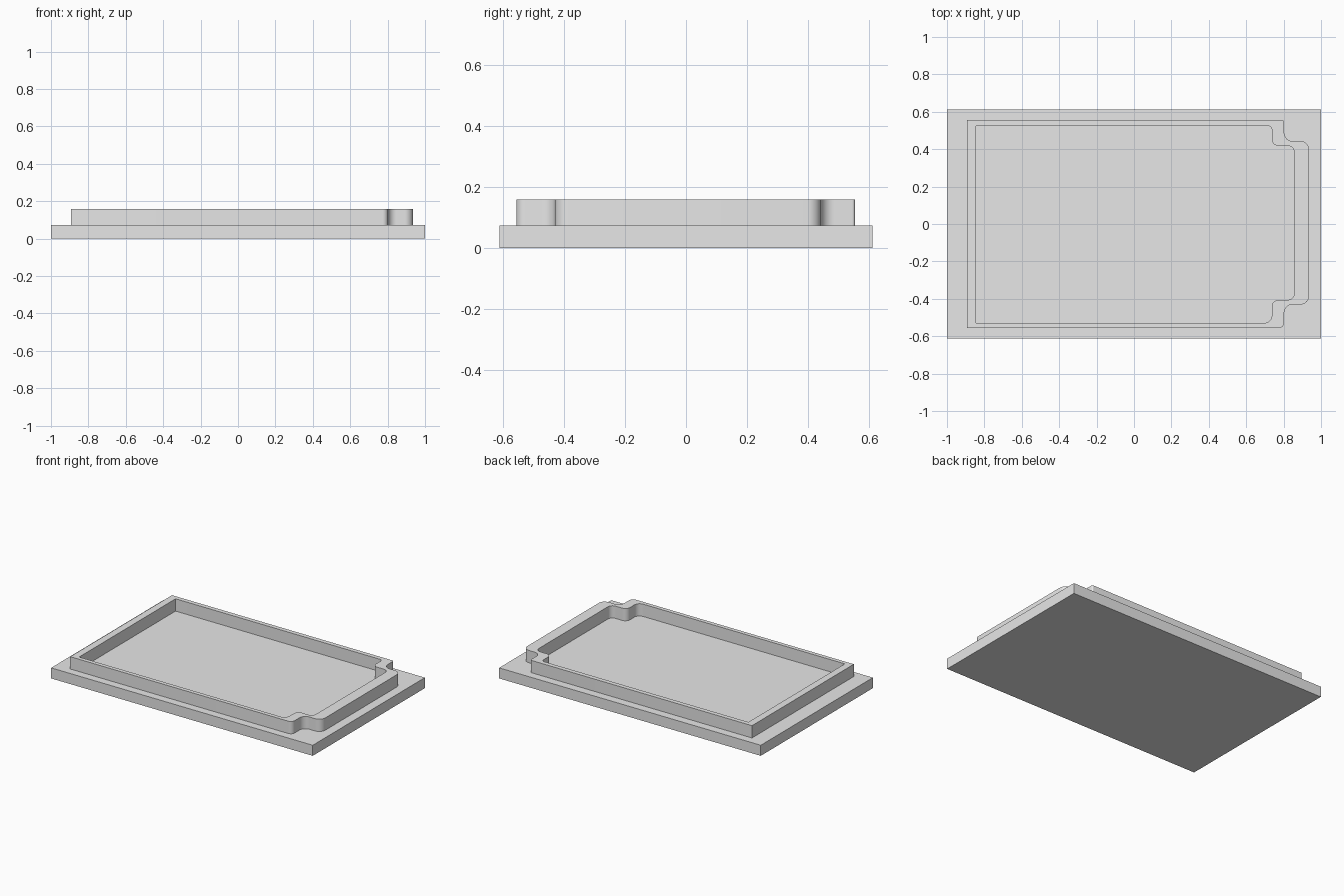
import bpy, bmesh, math
from mathutils import Vector

cube = bpy.data.objects.get("Cube")
if cube:
    bpy.data.objects.remove(cube, do_unlink=True)

BASE_TOP, RIM_TOP = 0.073, 0.158
SEGMENTS = 8

grey = bpy.data.materials.new("light_grey")
grey.use_nodes = True
grey.diffuse_color = (0.8, 0.8, 0.8, 1)
grey.node_tree.nodes["Principled BSDF"].inputs["Base Color"].default_value = (0.8, 0.8, 0.8, 1)


def rounded_outline(corners):
    """Turn (x, y, radius) corners into a closed loop with rounded right angles."""
    points = []
    for i, (x, y, r) in enumerate(corners):
        p = Vector((x, y))
        if r == 0:
            points.append(p)
            continue
        to_prev = (Vector(corners[i - 1][:2]) - p).normalized() * r
        to_next = (Vector(corners[(i + 1) % len(corners)][:2]) - p).normalized() * r
        for k in range(SEGMENTS + 1):
            a = math.pi / 2 * k / SEGMENTS
            points.append(p + to_prev * (1 - math.sin(a)) + to_next * (1 - math.cos(a)))
    return points


def stepped_corners(left, step, right, front, front_step, back_step, back, front_r, back_r, r):
    """Rectangle with a notch at both right-hand corners."""
    return [(left, front, 0), (step, front, front_r), (step, front_step, r),
            (right, front_step, r), (right, back_step, r), (step, back_step, r),
            (step, back, back_r), (left, back, 0)]


def finish(bm, name):
    bmesh.ops.recalc_face_normals(bm, faces=bm.faces)
    mesh = bpy.data.meshes.new(name)
    bm.to_mesh(mesh)
    bm.free()
    mesh.materials.append(grey)
    obj = bpy.data.objects.new(name, mesh)
    bpy.context.collection.objects.link(obj)
    return obj


# Base plate
bm = bmesh.new()
bmesh.ops.create_cube(bm, size=1)
bmesh.ops.scale(bm, vec=(2, 1.224, BASE_TOP), verts=bm.verts)
bmesh.ops.translate(bm, vec=(0, 0, BASE_TOP / 2), verts=bm.verts)
finish(bm, "base_plate")

# Raised rim: matching outer and inner outlines joined into a wall
outer = rounded_outline(stepped_corners(-0.893, 0.803, 0.936, -0.557, -0.43, 0.443, 0.555, 0.03, 0.01, 0.045))
inner = rounded_outline(stepped_corners(-0.844, 0.737, 0.857, -0.529, -0.406, 0.418, 0.524, 0.04, 0.02, 0.035))
bm = bmesh.new()
rings = [[bm.verts.new((p.x, p.y, z)) for p in loop]
         for loop, z in ((outer, BASE_TOP), (outer, RIM_TOP), (inner, RIM_TOP), (inner, BASE_TOP))]
for a, b in zip(rings, rings[1:]):
    for i in range(len(a)):
        j = (i + 1) % len(a)
        bm.faces.new((a[i], a[j], b[j], b[i]))
rim = finish(bm, "raised_rim")

# The open underside sits on the plate, so make sure the rim's top faces up
top = max(rim.data.polygons, key=lambda f: f.center.z)
if top.normal.z < 0:
    rim.data.flip_normals()

bpy.ops.object.select_all(action="DESELECT")
rim.select_set(True)
bpy.context.view_layer.objects.active = rim
bpy.ops.object.shade_smooth_by_angle(angle=math.radians(30))
